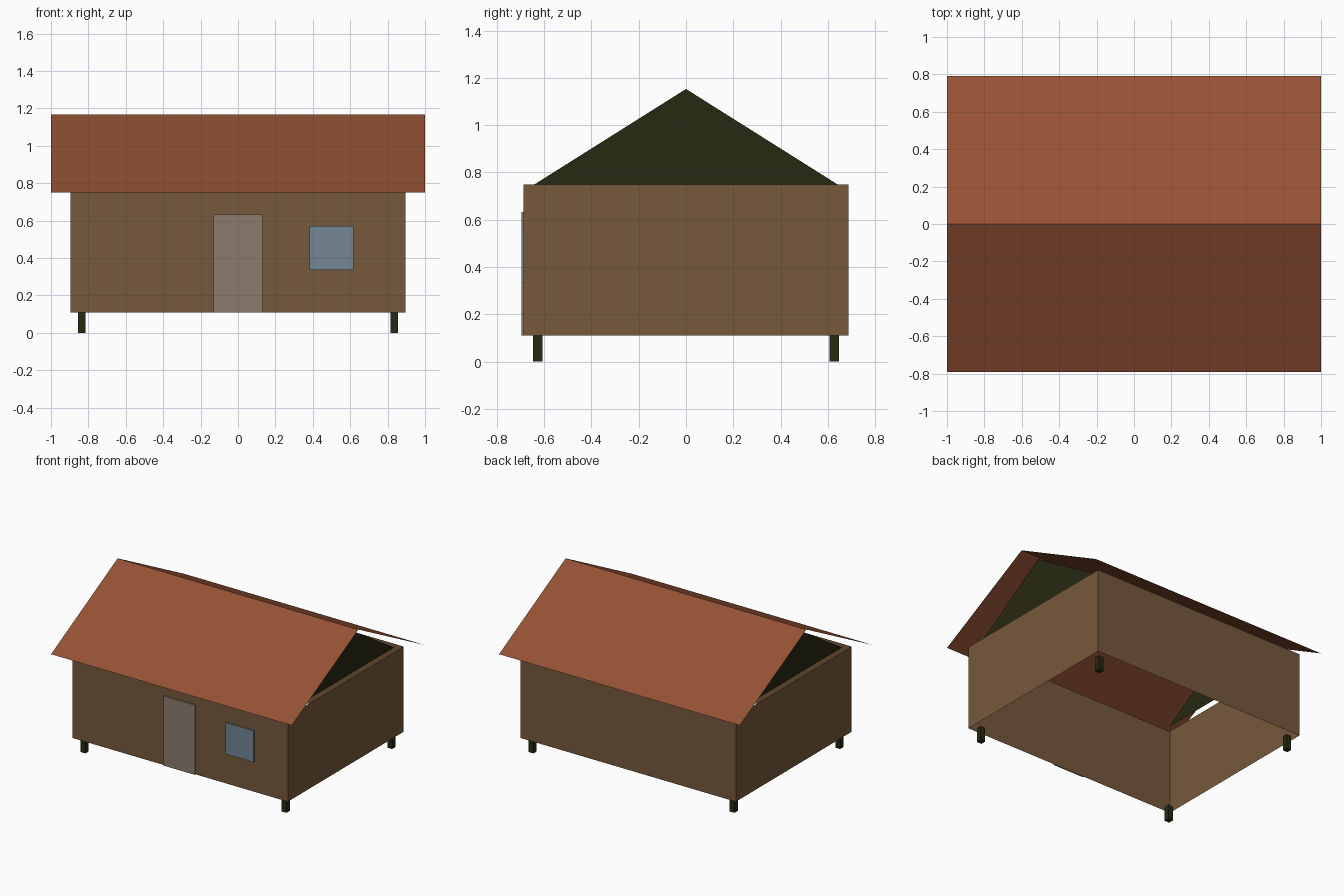
import bpy

if "Cube" in bpy.data.objects:
    bpy.data.objects.remove(bpy.data.objects["Cube"])


def material(name, r, g, b):
    def lin(c):
        c /= 255
        return c / 12.92 if c <= 0.04045 else ((c + 0.055) / 1.055) ** 2.4
    m = bpy.data.materials.new(name)
    m.diffuse_color = (lin(r), lin(g), lin(b), 1)
    m.use_nodes = True
    m.node_tree.nodes["Principled BSDF"].inputs["Base Color"].default_value = m.diffuse_color
    return m


WALL = material("wall_brown", 118, 88, 60)
ROOF = material("roof_red_brown", 150, 82, 52)
DARK = material("dark_olive", 40, 40, 18)
DOOR = material("door_grey", 139, 124, 110)
GLASS = material("window_blue", 115, 134, 148)


def mesh(name, verts, faces, mat):
    me = bpy.data.meshes.new(name)
    me.from_pydata(verts, [], faces)
    me.materials.append(mat)
    ob = bpy.data.objects.new(name, me)
    bpy.context.collection.objects.link(ob)
    return ob


def box(name, x0, x1, y0, y1, z0, z1, mat, sides_only=False):
    ring = [(x0, y0), (x1, y0), (x1, y1), (x0, y1)]
    verts = [(x, y, z) for z in (z0, z1) for x, y in ring]
    faces = [(i, (i + 1) % 4, (i + 1) % 4 + 4, i + 4) for i in range(4)]
    if not sides_only:
        faces += [(3, 2, 1, 0), (4, 5, 6, 7)]
    return mesh(name, verts, faces, mat)


BASE, TOP = 0.11, 0.75
WX, WY = 0.895, 0.687

# Thin walls, open at top and bottom
box("walls", -WX, WX, -WY, WY, BASE, TOP, WALL, sides_only=True)

# Two thin roof slopes meeting at the ridge
EAVE, RIDGE = 0.79, 1.168
mesh("roof",
     [(-1, -EAVE, TOP), (1, -EAVE, TOP), (1, 0, RIDGE),
      (-1, 0, RIDGE), (1, EAVE, TOP), (-1, EAVE, TOP)],
     [(0, 1, 2, 3), (3, 2, 4, 5)], ROOF)

# Flat gables set slightly inside the end walls
for side, s in (("left", -1), ("right", 1)):
    mesh(side + "_gable",
         [(s * 0.85, -s * 0.64, TOP), (s * 0.85, s * 0.64, TOP), (s * 0.85, 0, 1.153)],
         [(0, 1, 2)], DARK)

# Short square legs under the corners
for side, sx in (("left", -1), ("right", 1)):
    for end, sy in (("front", -1), ("back", 1)):
        cx, cy = sx * 0.835, sy * 0.627
        box(f"{end}_{side}_leg", cx - 0.02, cx + 0.02, cy - 0.02, cy + 0.02, 0, BASE, DARK)

# Door and window plates on the front wall
box("door", -0.13, 0.13, -WY - 0.009, -WY - 0.0005, BASE, 0.633, DOOR)
box("window", 0.383, 0.617, -WY - 0.009, -WY - 0.0005, 0.335, 0.57, GLASS)
